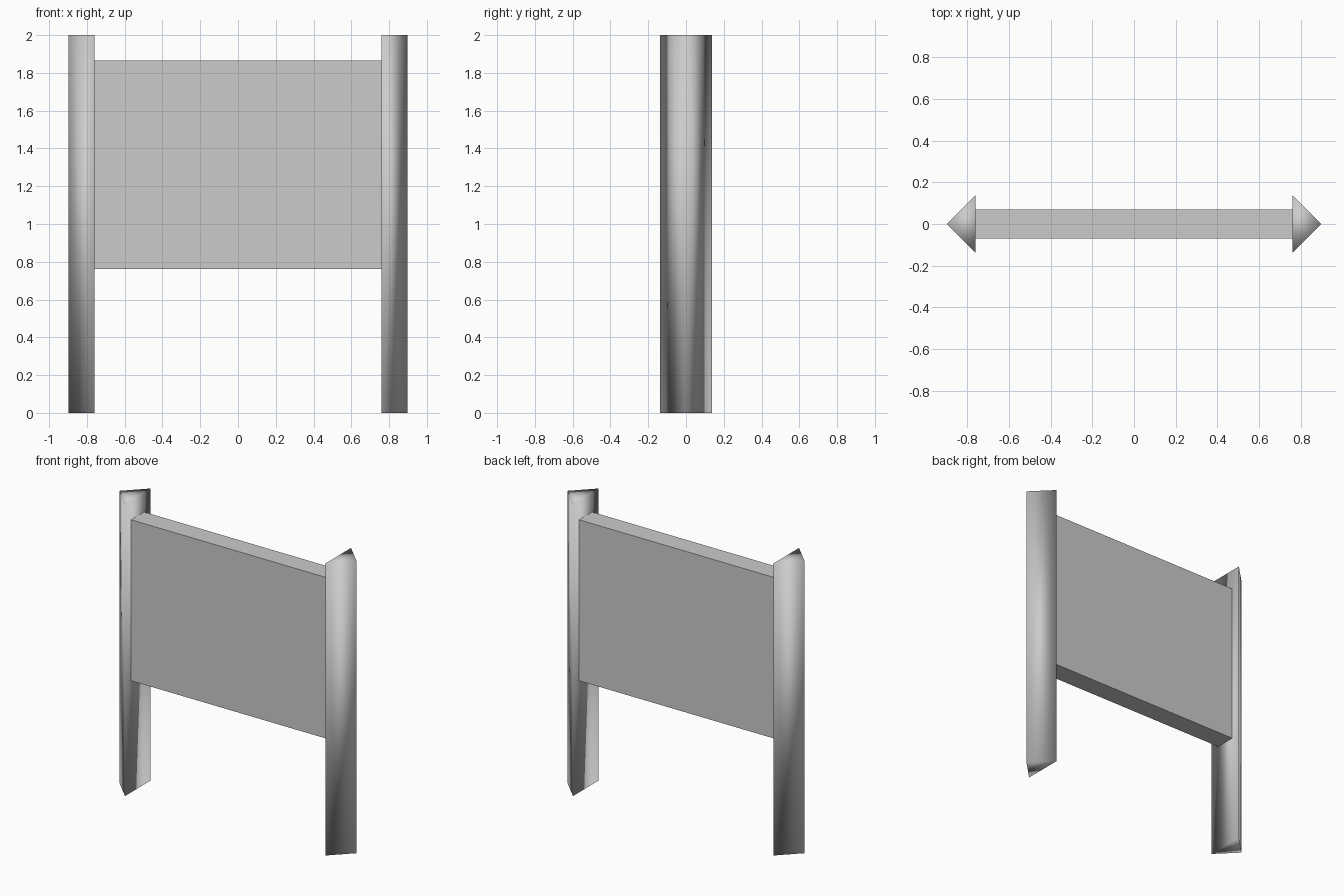
import bpy
import bmesh
from mathutils import Vector

cube = bpy.data.objects.get("Cube")
if cube:
    bpy.data.objects.remove(cube, do_unlink=True)

grey = bpy.data.materials.new("light_grey")
grey.use_nodes = True
colour = (0.6, 0.6, 0.6, 1)
grey.diffuse_color = colour
grey.node_tree.nodes["Principled BSDF"].inputs["Base Color"].default_value = colour

PANEL_X = 0.76      # half width of the panel, where the posts begin
POST_R = 0.137      # half width and depth of a post


def extrude_profile(name, profile, bottom, top, smooth):
    """Extrude a flat outline upwards into a closed solid."""
    bm = bmesh.new()
    base = bm.faces.new([bm.verts.new((x, y, bottom)) for x, y in profile])
    result = bmesh.ops.extrude_face_region(bm, geom=[base], use_keep_orig=True)
    raised = [v for v in result["geom"] if isinstance(v, bmesh.types.BMVert)]
    bmesh.ops.translate(bm, verts=raised, vec=Vector((0, 0, top - bottom)))
    bmesh.ops.recalc_face_normals(bm, faces=bm.faces)
    for face in bm.faces:
        face.smooth = smooth
    mesh = bpy.data.meshes.new(name)
    bm.to_mesh(mesh)
    bm.free()
    mesh.materials.append(grey)
    obj = bpy.data.objects.new(name, mesh)
    bpy.context.collection.objects.link(obj)
    return obj


# Flat board between the posts
extrude_profile("panel", [(-PANEL_X, -0.07), (PANEL_X, -0.07),
                          (PANEL_X, 0.07), (-PANEL_X, 0.07)], 0.763, 1.865, False)

# Triangular posts, pointing outwards, with soft shading over every edge
for name, side in (("left_post", 1), ("right_post", -1)):
    extrude_profile(name, [(side * PANEL_X, -POST_R),
                           (side * (PANEL_X + POST_R), 0),
                           (side * PANEL_X, POST_R)], 0, 2, True)
